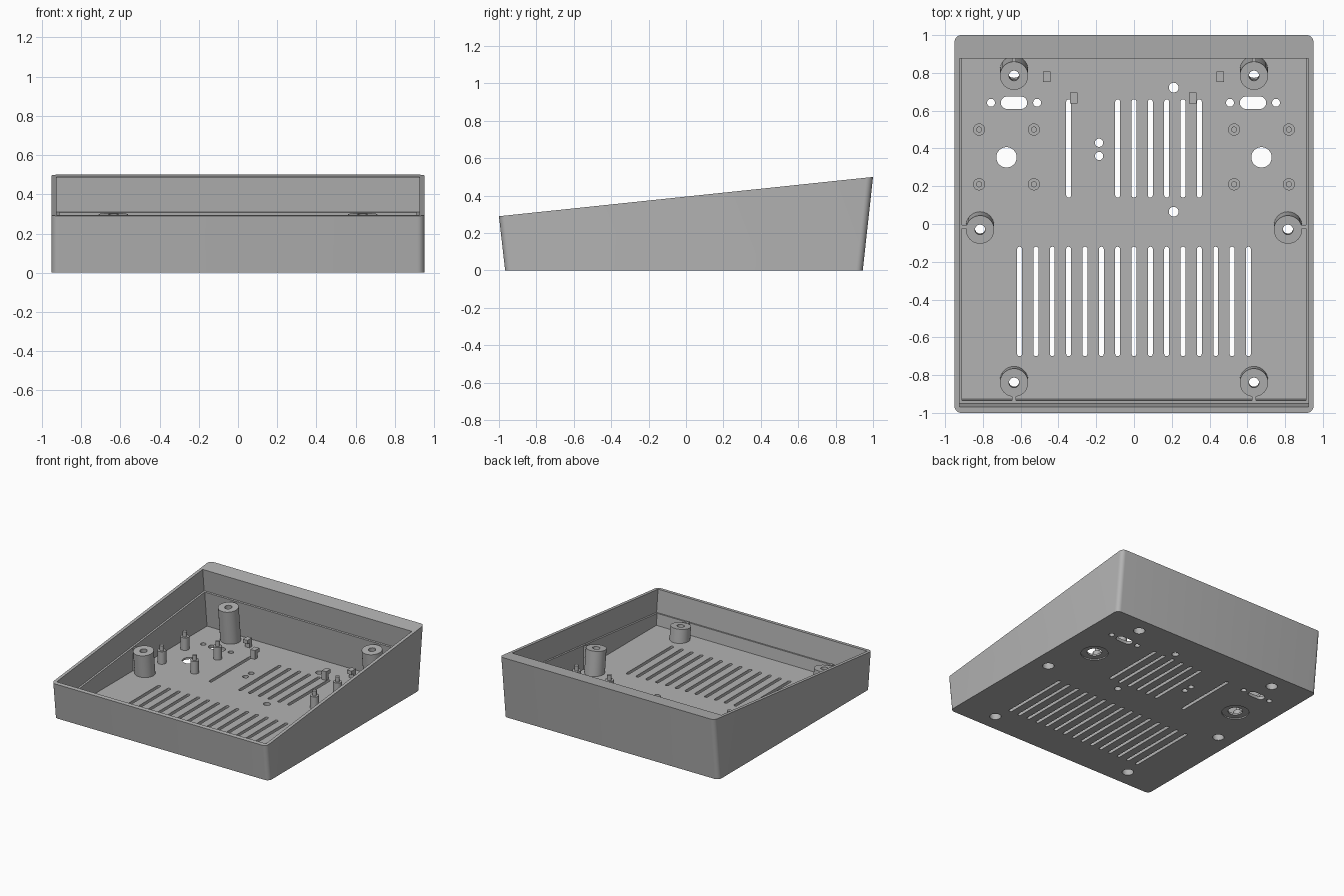
import bpy, bmesh, math
from mathutils import Matrix, Vector

cube = bpy.data.objects.get("Cube")
if cube:
    bpy.data.objects.remove(cube, do_unlink=True)

SLOPE = 0.105              # rise of the top plane per unit of y
FLOOR = 0.025              # floor thickness
LIP = 0.18                 # depth of the lid recess below the rim
TILT = Matrix.Rotation(math.atan(SLOPE), 4, 'X')

grey = bpy.data.materials.new("plain_grey")
grey.use_nodes = True
grey.diffuse_color = (0.45, 0.45, 0.45, 1)
grey.node_tree.nodes["Principled BSDF"].inputs["Base Color"].default_value = (0.45, 0.45, 0.45, 1)


def top_z(y):
    return 0.29 + SLOPE * (y + 1)


def step_z(y):
    return top_z(y) - LIP


def front_y(z):
    return -0.968 + SLOPE * (0.29 - z)


def back_y(z):
    return 0.875 + SLOPE * (0.487 - z)


def make(name, bm):
    bmesh.ops.recalc_face_normals(bm, faces=bm.faces)
    mesh = bpy.data.meshes.new(name)
    bm.to_mesh(mesh)
    bm.free()
    mesh.materials.append(grey)
    ob = bpy.data.objects.new(name, mesh)
    bpy.context.collection.objects.link(ob)
    return ob


def extrude(bm, points, vector):
    """Solid from a planar outline pushed along a vector."""
    low = [bm.verts.new(p) for p in points]
    high = [bm.verts.new(Vector(p) + Vector(vector)) for p in points]
    bm.faces.new(low)
    bm.faces.new(high[::-1])
    for i in range(len(low)):
        j = (i + 1) % len(low)
        bm.faces.new((low[i], low[j], high[j], high[i]))


def box(bm, x0, x1, y0, y1, z0, z1):
    extrude(bm, [(x0, y0, z0), (x1, y0, z0), (x1, y1, z0), (x0, y1, z0)], (0, 0, z1 - z0))


def cyl(bm, x, y, r, z0, z1, sides=32):
    bmesh.ops.create_cone(bm, cap_ends=True, segments=sides, radius1=r, radius2=r, depth=z1 - z0,
                          matrix=Matrix.Translation((x, y, (z0 + z1) / 2)))


def tilted_cyl(bm, x, y, r, low, high):
    """Cylinder square to the sloping top, measured along its axis from the post top."""
    place = Matrix.Translation((x, y, step_z(y))) @ TILT
    bmesh.ops.create_cone(bm, cap_ends=True, segments=40, radius1=r, radius2=r, depth=high - low,
                          matrix=place @ Matrix.Translation((0, 0, (low + high) / 2)))


def slot(bm, x, y, half_x, half_y):
    """Through slot with round ends."""
    r = min(half_x, half_y)
    dx, dy = half_x - r, half_y - r
    points = []
    for i in range(24):
        a = math.tau * (i + 0.5) / 24
        c, s = math.cos(a), math.sin(a)
        points.append((x + r * c + math.copysign(dx, c), y + r * s + math.copysign(dy, s), -0.02))
    bmesh.ops.remove_doubles(bm, verts=[], dist=0)
    extrude(bm, points, (0, 0, FLOOR + 0.04))


def cut(ob, bm):
    """Subtract a solid and bake the result."""
    cutter = make("cutter", bm)
    cutter.hide_render = True
    mod = ob.modifiers.new("cut", 'BOOLEAN')
    mod.operation, mod.solver, mod.object = 'DIFFERENCE', 'EXACT', cutter
    bpy.context.view_layer.update()
    deps = bpy.context.evaluated_depsgraph_get()
    mesh = bpy.data.meshes.new_from_object(ob.evaluated_get(deps))
    ob.modifiers.clear()
    ob.data = mesh
    bpy.data.objects.remove(cutter, do_unlink=True)


# Outer body: wedge with rounded upright edges
bm = bmesh.new()
wedge = [(-0.95, -0.967, 0), (-0.95, 0.945, 0), (-0.95, 1, 0.5), (-0.95, -1, 0.29)]
extrude(bm, wedge, (1.9, 0, 0))
upright = [e for e in bm.edges
           if abs(e.verts[0].co.x - e.verts[1].co.x) < 0.01 and abs(e.verts[0].co.y - e.verts[1].co.y) < 0.2]
bmesh.ops.bevel(bm, geom=upright, offset=0.035, segments=6, profile=0.5, affect='EDGES')
case = make("case_shell", bm)

# Main cavity, then the slightly wider lid recess above it
for half, inset, recess in ((0.91, 0.015, False), (0.925, 0, True)):
    bm = bmesh.new()
    fz, bz = (step_z(-0.95), step_z(0.9)) if recess else (FLOOR, FLOOR)
    outline = [(front_y(fz) + inset, fz), (back_y(bz) - inset, bz),
               (back_y(0.7) - inset, 0.7), (front_y(0.7) + inset, 0.7)]
    extrude(bm, [(-half, y, z) for y, z in outline], (2 * half, 0, 0))
    cut(case, bm)

# Vents, connector openings and round holes in the floor
bm = bmesh.new()
PITCH = 0.0865
for i in range(-7, 8):
    slot(bm, i * PITCH, -0.41, 0.013, 0.29)
for i in (-4, -1, 0, 1, 2, 3, 4):
    slot(bm, i * PITCH, 0.40, 0.013, 0.26)
for x in (-0.635, 0.63):
    slot(bm, x, 0.642, 0.07, 0.033)
    for side in (-1, 1):
        cyl(bm, x + side * 0.122, 0.642, 0.021, -0.02, 0.06)
for x, y, r in ((0.21, 0.722, 0.026), (0.21, 0.065, 0.026), (-0.185, 0.43, 0.022), (-0.185, 0.36, 0.022)):
    cyl(bm, x, y, r, -0.02, 0.06)
for side in (-1, 1):
    cyl(bm, side * 0.675, 0.353, 0.054, -0.02, 0.06)
cut(case, bm)

# Shallow round recesses under the large holes
bm = bmesh.new()
for side in (-1, 1):
    cyl(bm, side * 0.675, 0.353, 0.1, -0.02, 0.01, 48)
cut(case, bm)

# Screw posts with a narrow top hole and a wide bore from below
SPOTS = [(side * x, y) for side in (-1, 1) for x, y in ((0.635, 0.785), (0.815, -0.03), (0.635, -0.84))]
bm = bmesh.new()
for x, y in SPOTS:
    tilted_cyl(bm, x, y, 0.042, -0.6, -0.06)
cut(case, bm)
parts = [case]
for x, y in SPOTS:
    bm = bmesh.new()
    tilted_cyl(bm, x, y, 0.075, -0.6, 0)
    cutaway = bmesh.ops.bisect_plane(bm, geom=bm.verts[:] + bm.edges[:] + bm.faces[:],
                                     plane_co=(0, 0, 0.012), plane_no=(0, 0, 1), clear_inner=True)
    bmesh.ops.holes_fill(bm, edges=[e for e in cutaway["geom_cut"] if isinstance(e, bmesh.types.BMEdge)])
    post = make("screw_post", bm)
    for r, high in ((0.042, -0.06), (0.027, 0.1)):
        bm = bmesh.new()
        tilted_cyl(bm, x, y, r, -0.6, high)
        cut(post, bm)
    parts.append(post)

    # Thin rib tying the post to the nearest wall
    bm = bmesh.new()
    w = 0.01
    if abs(y) < 0.1:
        x0, x1 = sorted((x + math.copysign(0.068, x), math.copysign(0.915, x)))
        box(bm, x0, x1, y + 0.005, y + 0.025, 0.015, step_z(y) - 0.004)
    else:
        z = step_z(y) - 0.004
        if y > 0:
            outline = [(0.885, 0.015), (0.915, 0.015), (back_y(z) - 0.01, z), (y + 0.068, z)]
        else:
            outline = [(front_y(0.015) + 0.01, 0.015), (y - 0.065, 0.015), (y - 0.07, z), (front_y(z) + 0.01, z)]
        extrude(bm, [(x - w, a, b) for a, b in outline], (2 * w, 0, 0))
    parts.append(make("post_rib", bm))

# Small board standoffs with locating pins
for side in (-1, 1):
    for x in (0.53, 0.82):
        for y in (0.21, 0.5):
            bm = bmesh.new()
            cyl(bm, side * x, y, 0.032, 0.02, 0.125, 24)
            cyl(bm, side * x, y, 0.016, 0.12, 0.165, 16)
            parts.append(make("board_standoff", bm))

# Hooked clips: a stem with an overhanging head
for x, y, lean in ((-0.463, 0.78, -1), (0.457, 0.78, -1), (-0.318, 0.667, 1), (0.312, 0.667, 1)):
    bm = bmesh.new()
    box(bm, x - 0.02, x + 0.02, y - lean * 0.028, y + lean * 0.002, 0.02, 0.07)
    box(bm, x - 0.02, x + 0.02, y - 0.028, y + 0.028, 0.065, 0.095)
    parts.append(make("board_clip", bm))

# Smooth the round surfaces, keep the edges crisp
bpy.ops.object.select_all(action='DESELECT')
for ob in parts:
    ob.select_set(True)
bpy.context.view_layer.objects.active = case
bpy.ops.object.shade_smooth_by_angle(angle=math.radians(30))
